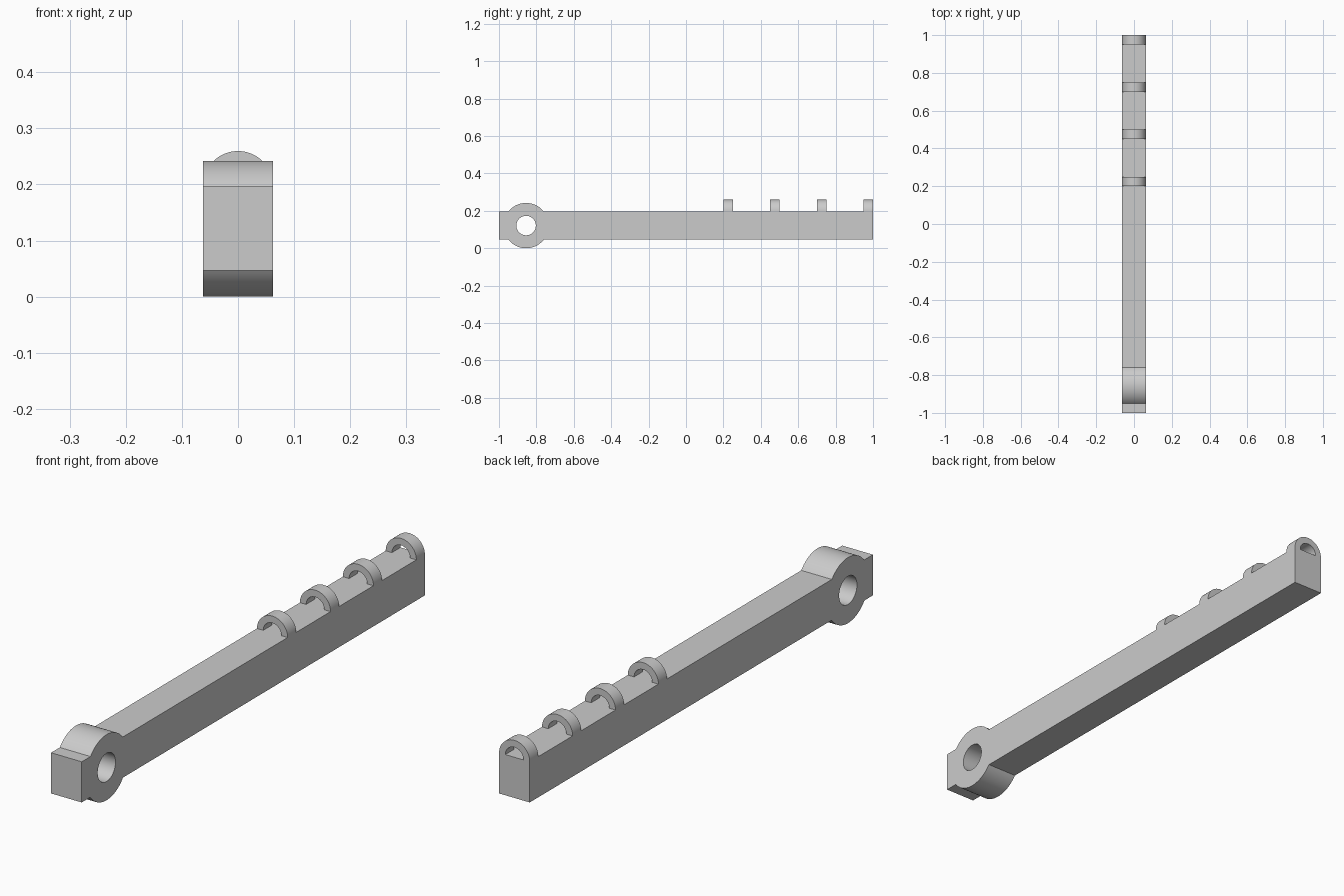
import bpy
import bmesh
from math import sin, cos, pi, asin, radians
from mathutils import Vector

if "Cube" in bpy.data.objects:
    bpy.data.objects.remove(bpy.data.objects["Cube"])

HALF_WIDTH = 0.0625
BOTTOM, TOP = 0.047, 0.197
HUB_Y, HUB_Z, HUB_R, HOLE_R = -0.855, 0.121, 0.121, 0.052

gray = bpy.data.materials.new("light gray")
gray.use_nodes = True
gray.diffuse_color = (0.6, 0.6, 0.6, 1)
gray.node_tree.nodes["Principled BSDF"].inputs["Base Color"].default_value = (0.6, 0.6, 0.6, 1)


def arc(cx, cy, r, start, end, steps):
    """Points on an arc, both ends included."""
    return [(cx + r * cos(start + (end - start) * i / steps),
             cy + r * sin(start + (end - start) * i / steps)) for i in range(steps + 1)]


def extruded(name, loops, place, offset):
    """Fill closed loops (outline, then holes) and extrude them into a solid."""
    bm = bmesh.new()
    edges = []
    for loop in loops:
        verts = [bm.verts.new(place(a, b)) for a, b in loop]
        edges += [bm.edges.new((v, verts[i - 1])) for i, v in enumerate(verts)]
    bmesh.ops.triangle_fill(bm, edges=edges, use_beauty=True)
    result = bmesh.ops.extrude_face_region(bm, geom=bm.faces[:], use_keep_orig=True)
    moved = [g for g in result["geom"] if isinstance(g, bmesh.types.BMVert)]
    bmesh.ops.translate(bm, verts=moved, vec=Vector(offset))
    bmesh.ops.recalc_face_normals(bm, faces=bm.faces[:])
    mesh = bpy.data.meshes.new(name)
    bm.to_mesh(mesh)
    bm.free()
    mesh.materials.append(gray)
    obj = bpy.data.objects.new(name, mesh)
    bpy.context.collection.objects.link(obj)
    bpy.ops.object.select_all(action="DESELECT")
    obj.select_set(True)
    bpy.context.view_layer.objects.active = obj
    bpy.ops.object.shade_smooth_by_angle(angle=radians(30))
    return obj


# Lever bar with its round pivot hub and through hole, drawn from the side
up = asin((TOP - HUB_Z) / HUB_R)
down = asin((HUB_Z - BOTTOM) / HUB_R)
outline = [(-1, BOTTOM)]
outline += arc(HUB_Y, HUB_Z, HUB_R, pi + down, 2 * pi - down, 32)
outline += [(1, BOTTOM), (1, TOP)]
outline += arc(HUB_Y, HUB_Z, HUB_R, up, pi - up, 32)
outline += [(-1, TOP)]
hole = arc(HUB_Y, HUB_Z, HOLE_R, 0, 2 * pi, 48)[:-1]
extruded("lever_bar", [outline, hole],
         lambda a, b: (-HALF_WIDTH, a, b), (2 * HALF_WIDTH, 0, 0))

# Four half-ring loops along the top
arch = arc(0, TOP, HALF_WIDTH, 0, pi, 32) + arc(0, TOP, 0.037, pi, 0, 32)
for i in range(4):
    y = 0.2 + 0.25 * i
    extruded(f"loop_{i + 1}", [arch], lambda a, b: (a, y, b), (0, 0.05, 0))
